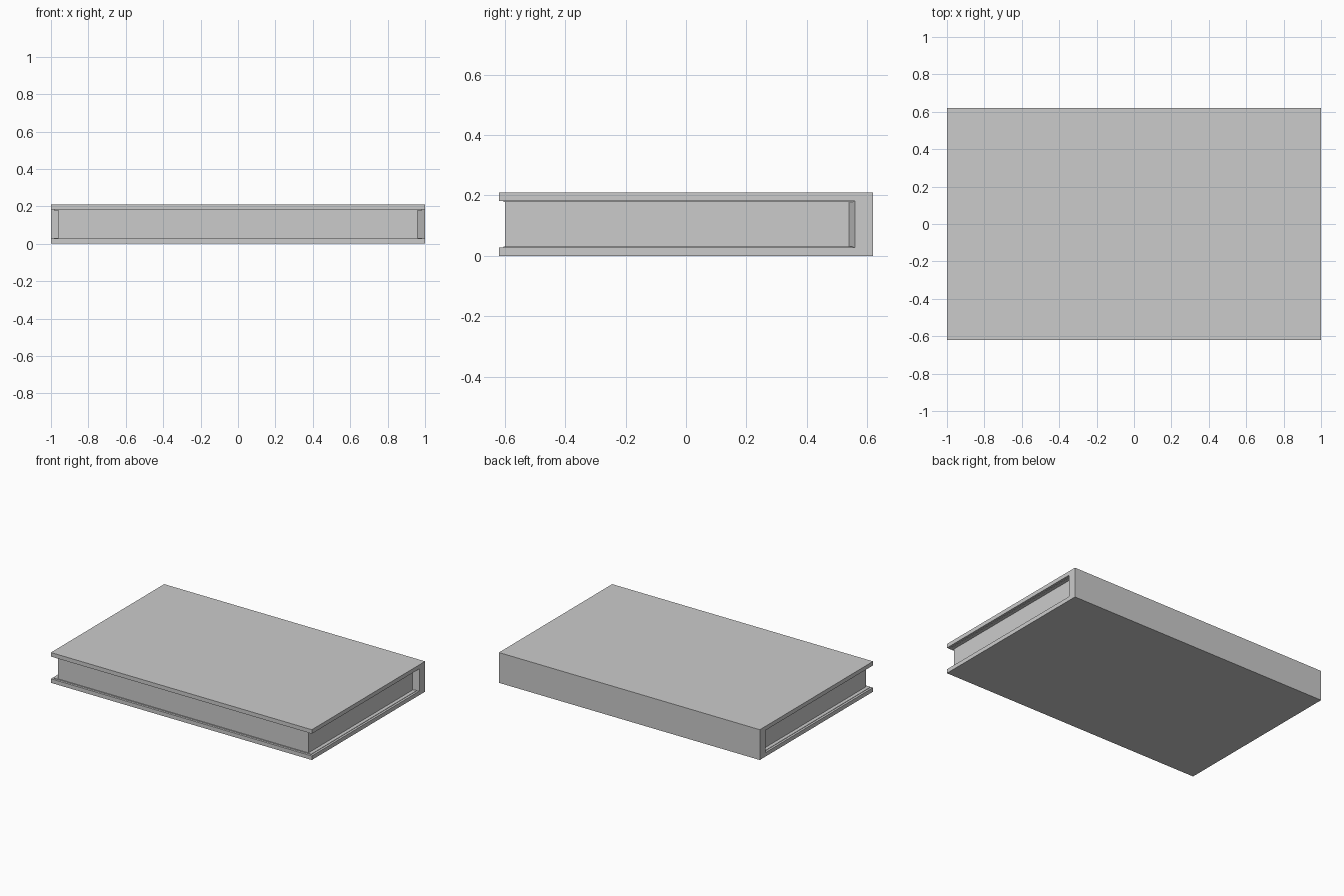
import bpy
import bmesh

cube = bpy.data.objects.get("Cube")
if cube:
    bpy.data.objects.remove(cube, do_unlink=True)

# One plain grey for the whole book
GREY = (0.6, 0.6, 0.6, 1.0)
grey = bpy.data.materials.new("plain_grey")
grey.use_nodes = True
grey.diffuse_color = GREY
grey.node_tree.nodes["Principled BSDF"].inputs["Base Color"].default_value = GREY


def prism(name, outline, axis_point, low, high):
    """Extrude a closed outline from low to high along the axis set by axis_point."""
    bm = bmesh.new()
    base = bm.faces.new([bm.verts.new(axis_point(a, b, low)) for a, b in outline])
    top = bmesh.ops.extrude_face_region(bm, geom=[base])["geom"]
    for v in (g for g in top if isinstance(g, bmesh.types.BMVert)):
        a = axis_point(0, 0, high - low)
        v.co.x += a[0]
        v.co.y += a[1]
        v.co.z += a[2]
    bmesh.ops.recalc_face_normals(bm, faces=bm.faces)
    mesh = bpy.data.meshes.new(name)
    bm.to_mesh(mesh)
    bm.free()
    mesh.materials.append(grey)
    obj = bpy.data.objects.new(name, mesh)
    bpy.context.collection.objects.link(obj)
    return obj


def along_x(y, z, x):
    return (x, y, z)


def along_z(x, y, z):
    return (x, y, z)


FRONT, BACK, HEIGHT = -0.62, 0.62, 0.21
BOARD, SPINE = 0.028, 0.56

# Cover: two boards joined by the spine
prism("cover", [
    (FRONT, 0), (BACK, 0), (BACK, HEIGHT), (FRONT, HEIGHT),
    (FRONT, HEIGHT - BOARD), (SPINE, HEIGHT - BOARD),
    (SPINE, BOARD), (FRONT, BOARD)], along_x, -1, 1)

# Endpapers: thin sheets lining the boards
for name, z in (("lower_endpaper", BOARD), ("upper_endpaper", HEIGHT - BOARD - 0.003)):
    prism(name, [(-0.985, -0.605), (0.985, -0.605), (0.985, SPINE), (-0.985, SPINE)],
          along_z, z, z + 0.003)

# Page block, flaring out where it is glued to the spine
half = [(0.96, -0.6), (0.96, 0.54), (1, SPINE)]
prism("page_block", half + [(-x, y) for x, y in reversed(half)],
      along_z, BOARD, HEIGHT - BOARD)
